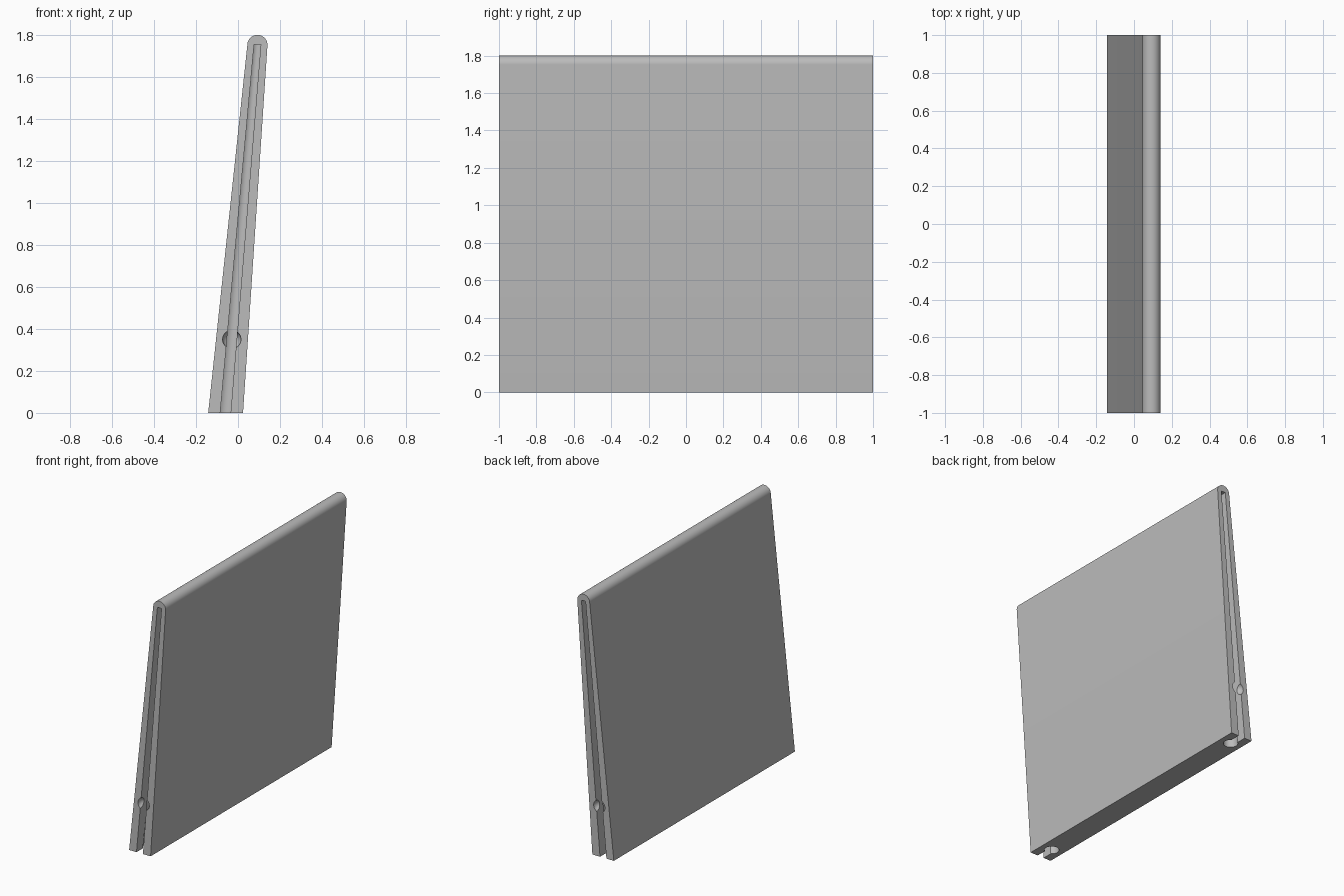
import bpy, bmesh, math
from mathutils import Vector

if "Cube" in bpy.data.objects:
    bpy.data.objects.remove(bpy.data.objects["Cube"])

grey = bpy.data.materials.new("plain grey")
grey.use_nodes = True
colour = (0.5, 0.5, 0.5, 1)
grey.diffuse_color = colour
grey.node_tree.nodes["Principled BSDF"].inputs["Base Color"].default_value = colour


def loft(name, first, last):
    """Solid between two matching outlines."""
    bm = bmesh.new()
    a = [bm.verts.new(p) for p in first]
    b = [bm.verts.new(p) for p in last]
    bm.faces.new(a)
    bm.faces.new(b[::-1])
    for i in range(len(a)):
        j = (i + 1) % len(a)
        bm.faces.new((a[i], b[i], b[j], a[j]))
    bmesh.ops.recalc_face_normals(bm, faces=bm.faces)
    return finish(name, bm)


def finish(name, bm):
    mesh = bpy.data.meshes.new(name)
    bm.to_mesh(mesh)
    bm.free()
    mesh.materials.append(grey)
    obj = bpy.data.objects.new(name, mesh)
    bpy.context.collection.objects.link(obj)
    return obj


def prism(name, outline, y0, y1):
    return loft(name, [(x, y0, z) for x, z in outline], [(x, y1, z) for x, z in outline])


def axis_x(z):
    """Centre line of the leaning panel."""
    return -0.06 + 0.087 * z


def ring(z, y, radius, n=32):
    turns = [math.tau * i / n for i in range(n)]
    return [(axis_x(z) + radius * math.cos(t), y + radius * math.sin(t), z) for t in turns]


# Leaning tapered panel with a rounded top edge
arc = [math.pi * i / 24 for i in range(25)]
outline = [(-0.142, 0), (0.024, 0)]
outline += [(0.0925 + 0.048 * math.cos(t), 1.753 + 0.048 * math.sin(t)) for t in arc]
panel = prism("panel", outline, -1, 1)

# Keyhole groove and round notch in each end
cutters = []
for side in (-1, 1):
    slot = [(axis_x(z) + s * w, z) for z, w, s in
            ((-0.02, 0.025, -1), (-0.02, 0.025, 1), (1.755, 0.016, 1), (1.755, 0.016, -1))]
    cutters.append(prism("slot_cutter", slot, side * 1.05, side * 0.89))
    cutters.append(loft("channel_cutter", ring(-0.02, side * 0.89, 0.047),
                        ring(1.755, side * 0.89, 0.026)))
    bm = bmesh.new()
    bmesh.ops.create_uvsphere(bm, u_segments=32, v_segments=16, radius=0.044)
    bmesh.ops.translate(bm, verts=bm.verts, vec=Vector((axis_x(0.35), side, 0.35)))
    cutters.append(finish("notch_cutter", bm))

bpy.ops.object.select_all(action="DESELECT")
bpy.context.view_layer.objects.active = panel
panel.select_set(True)
for cutter in cutters:
    cutter.hide_render = True
    cut = panel.modifiers.new("cut", "BOOLEAN")
    cut.operation = "DIFFERENCE"
    cut.solver = "EXACT"
    cut.object = cutter
    bpy.ops.object.modifier_apply(modifier=cut.name)
    bpy.data.objects.remove(cutter)

bpy.ops.object.shade_smooth_by_angle(angle=math.radians(30))
